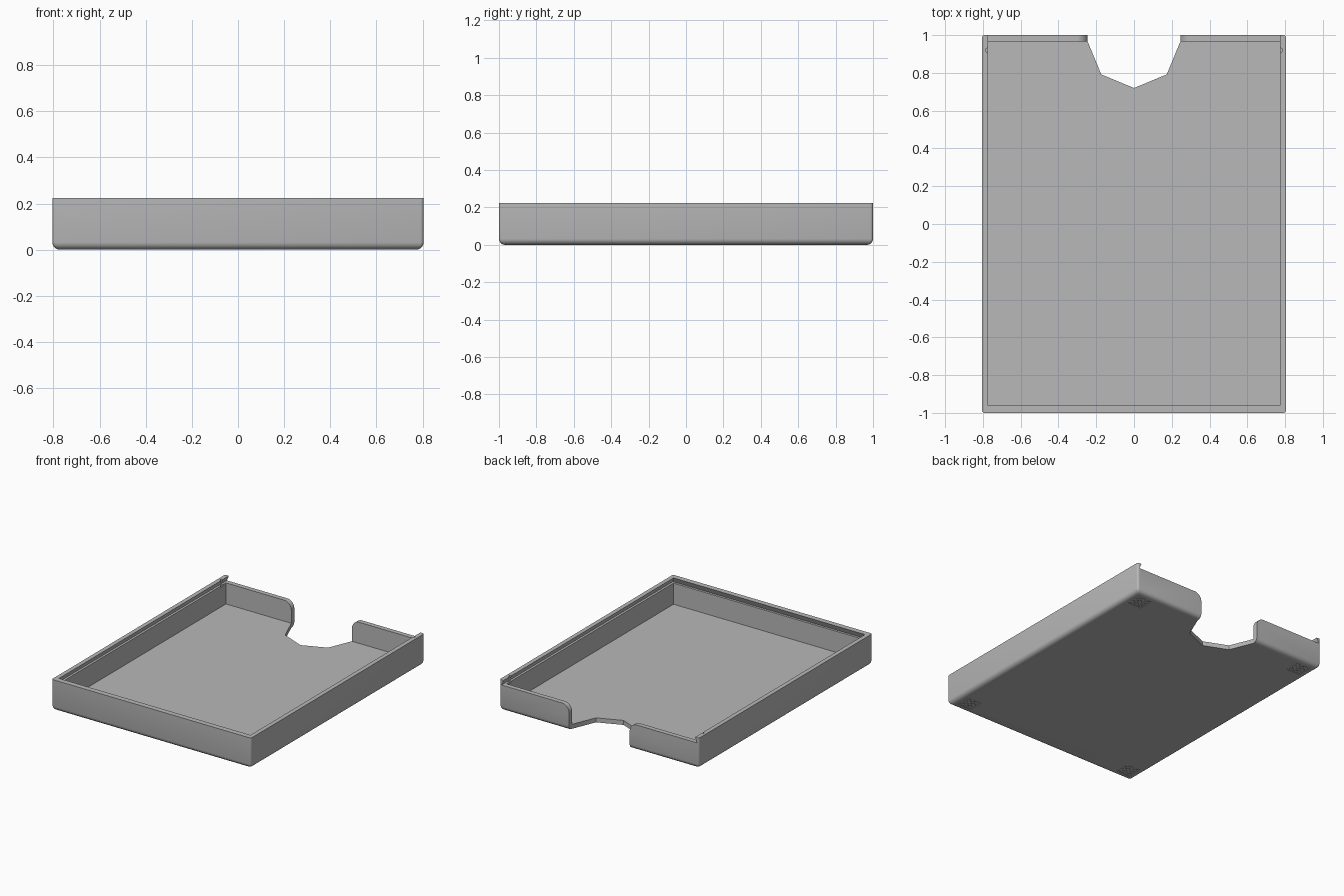
import bpy, bmesh
from math import sin, cos, pi
from mathutils import Vector

cube = bpy.data.objects.get("Cube")
if cube:
    bpy.data.objects.remove(cube, do_unlink=True)

W, L, H = 0.805, 1.0, 0.225      # half width, half length, height
IX, FRONT, BACK = 0.773, -0.96, 0.965   # inner faces of the walls
FLOOR, LEDGE = 0.033, 0.187      # floor top and lid ledge

grey = bpy.data.materials.new("plain grey")
grey.use_nodes = True
colour = (0.48, 0.48, 0.48, 1)
grey.diffuse_color = colour
grey.node_tree.nodes["Principled BSDF"].inputs["Base Color"].default_value = colour


def loft(name, *rings):
    """Closed solid through a stack of matching loops of points."""
    bm = bmesh.new()
    loops = [[bm.verts.new(p) for p in ring] for ring in rings]
    bm.faces.new(loops[0])
    bm.faces.new(loops[-1])
    for a, b in zip(loops, loops[1:]):
        for i in range(len(a)):
            j = (i + 1) % len(a)
            bm.faces.new((a[i], a[j], b[j], b[i]))
    bmesh.ops.recalc_face_normals(bm, faces=bm.faces)
    mesh = bpy.data.meshes.new(name)
    bm.to_mesh(mesh)
    bm.free()
    mesh.materials.append(grey)
    obj = bpy.data.objects.new(name, mesh)
    bpy.context.collection.objects.link(obj)
    return obj


def rect(x, y0, y1, z):
    return [(-x, y0, z), (x, y0, z), (x, y1, z), (-x, y1, z)]


def round_rect(inset, z, r=0.014, n=4):
    pts = []
    for k, (sx, sy) in enumerate(((1, 1), (-1, 1), (-1, -1), (1, -1))):
        for i in range(n + 1):
            a = (k + i / n) * pi / 2
            pts.append((sx * (W - inset - r) + r * cos(a),
                        sy * (L - inset - r) + r * sin(a), z))
    return pts


def prism(name, pts, z0, z1):
    return loft(name, [(x, y, z0) for x, y in pts], [(x, y, z1) for x, y in pts])


def ngon(cx, cy, r, n):
    return [(cx + r * cos(2 * pi * i / n), cy + r * sin(2 * pi * i / n)) for i in range(n)]


def cut(target, cutter):
    mod = target.modifiers.new("cut", "BOOLEAN")
    mod.operation, mod.solver, mod.object = "DIFFERENCE", "EXACT", cutter
    bpy.context.view_layer.objects.active = target
    bpy.ops.object.modifier_apply(modifier=mod.name)
    bpy.data.objects.remove(cutter, do_unlink=True)


# Outer block with softened corners and a rounded bottom edge
E = 0.032
curve = [(E * (1 - sin(a)), E * (1 - cos(a))) for a in (i * pi / 8 for i in range(5))]
tray = loft("tray", *[round_rect(d, z) for d, z in curve], round_rect(0, H))

# Storage cavity and the dovetail lid groove, open at the back
cut(tray, loft("cavity", rect(IX, FRONT, BACK, FLOOR), rect(IX, FRONT, BACK, 0.2)))
cut(tray, loft("groove", rect(0.79, -0.977, 1.1, LEDGE), rect(IX, FRONT, 1.1, H + 0.001)))

# Thumb notch: half octagon through the floor
R = 0.245
notch = [(R * cos(pi + i * pi / 4), BACK + R * sin(pi + i * pi / 4)) for i in range(5)]
cut(tray, prism("floor_notch", notch + [(R, 1.1), (-R, 1.1)], -0.1, 0.3))

# Rounded upper corners on the two back wall ends
r = 0.06
arc = [(R + r - r * cos(a), LEDGE - r + 0.001 + r * sin(a))
       for a in (i * pi / 16 for i in range(9))]
outline = [(R - 0.02, LEDGE - r - 0.02)] + arc + [(R + r, 0.3), (R - 0.02, 0.3)]
for s in (-1, 1):
    cut(tray, loft("wall_round", [(s * x, 0.9, z) for x, z in outline],
                   [(s * x, 1.1, z) for x, z in outline]))

# Small lid catches in the side rails
for s in (-1, 1):
    cut(tray, prism("catch", ngon(s * 0.776, 0.92, 0.011, 12), LEDGE - 0.01, 0.3))

# Shallow square foot recesses
foot_spots = [Vector((sx * 0.7, sy * 0.895)) for sx in (-1, 1) for sy in (-1, 1)]
for c in foot_spots:
    h = 0.055
    cut(tray, prism("recess", [(c.x - h, c.y - h), (c.x + h, c.y - h),
                               (c.x + h, c.y + h), (c.x - h, c.y + h)], -0.1, 0.004))

# Grid of little grip studs in every recess
for k, c in enumerate(foot_spots):
    studs = [prism("foot_grip", ngon(c.x + i * 0.034, c.y + j * 0.034, 0.014, 8), 0, 0.006)
             for i in (-1, 0, 1) for j in (-1, 0, 1)]
    bpy.ops.object.select_all(action="DESELECT")
    for o in studs:
        o.select_set(True)
    bpy.context.view_layer.objects.active = studs[0]
    bpy.ops.object.join()
    studs[0].name = "foot_grip_%d" % (k + 1)

bpy.ops.object.select_all(action="DESELECT")
tray.select_set(True)
bpy.context.view_layer.objects.active = tray
bpy.ops.object.shade_smooth_by_angle(angle=0.6)
